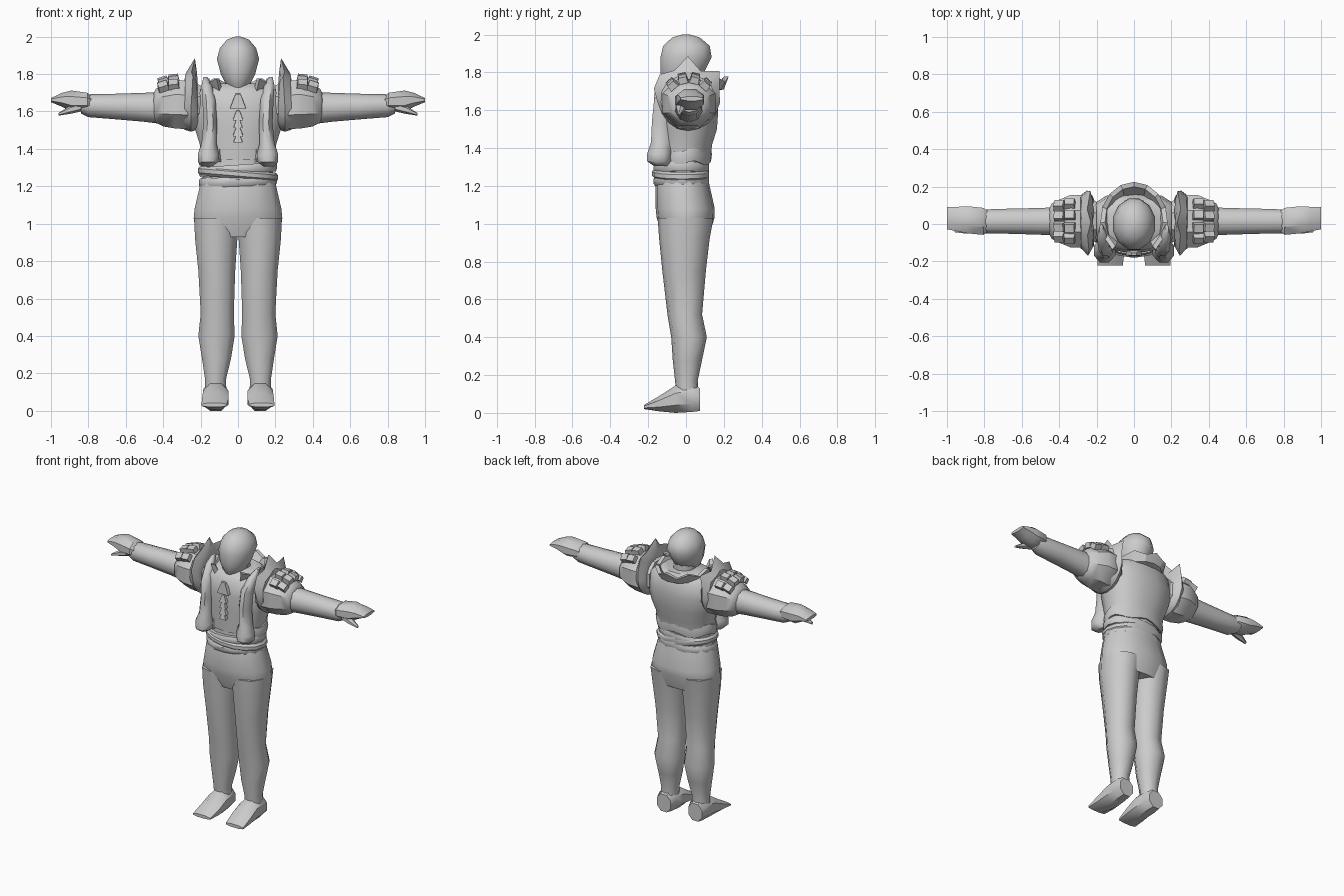
import bpy, bmesh, math
from mathutils import Vector, Matrix

grey = bpy.data.materials.new("plain_grey")
grey.diffuse_color = (0.6, 0.6, 0.6, 1)


def finish(name, bm, angle=50):
    bmesh.ops.recalc_face_normals(bm, faces=bm.faces)
    me = bpy.data.meshes.new(name)
    bm.to_mesh(me)
    bm.free()
    me.materials.append(grey)
    ob = bpy.data.objects.new(name, me)
    bpy.context.collection.objects.link(ob)
    bpy.ops.object.select_all(action='DESELECT')
    ob.select_set(True)
    bpy.context.view_layer.objects.active = ob
    bpy.ops.object.shade_smooth_by_angle(angle=math.radians(angle))
    return ob


def skin(name, rings, angle=50, caps=True):
    """Skin a list of point rings into a closed surface."""
    bm = bmesh.new()
    vs = [[bm.verts.new(p) for p in r] for r in rings]
    n = len(vs[0])
    for a, b in zip(vs, vs[1:]):
        for i in range(n):
            j = (i + 1) % n
            bm.faces.new((a[i], a[j], b[j], b[i]))
    if caps:
        bm.faces.new(vs[0])
        bm.faces.new(vs[-1])
    return finish(name, bm, angle)


def loft(name, axis, secs, n=10, power=1.0, side=1, angle=50):
    """Sections are (position, low u, high u, low v, high v) along an axis."""
    rings = []
    for p, u0, u1, v0, v1 in secs:
        ring = []
        for i in range(n):
            t = 2 * math.pi * (i + 0.5) / n
            c, s = math.cos(t), math.sin(t)
            k = (abs(c) ** (2 / power) + abs(s) ** (2 / power)) ** (-power / 2)
            if n == 8:
                k /= math.cos(math.pi / 8)
            u = (u0 + u1) / 2 + (u1 - u0) / 2 * max(-1, min(1, c * k))
            v = (v0 + v1) / 2 + (v1 - v0) / 2 * max(-1, min(1, s * k))
            q = {'x': (p, u, v), 'y': (u, p, v), 'z': (u, v, p)}[axis]
            ring.append((q[0] * side, q[1], q[2]))
        rings.append(ring)
    return skin(name, rings, angle)


def box(name, centre, size, rot=(0, 0, 0), taper=0.8):
    bm = bmesh.new()
    bmesh.ops.create_cube(bm, size=1)
    for v in bm.verts:
        if v.co.z > 0:
            v.co.x *= taper
            v.co.y *= taper
        v.co = Vector(a * b for a, b in zip(v.co, size))
        for ax, r in zip("XYZ", rot):
            v.co = Matrix.Rotation(r, 3, ax) @ v.co
        v.co += Vector(centre)
    return finish(name, bm, 30)


# Head
loft("head", 'z', [(1.71, -.03, .03, -.10, -.02), (1.75, -.07, .07, -.125, .06),
                   (1.80, -.095, .095, -.14, .10), (1.88, -.117, .117, -.14, .14),
                   (1.94, -.10, .10, -.125, .13), (1.985, -.06, .06, -.075, .075),
                   (2.0, -.015, .015, -.02, .02)], 12)
loft("neck", 'z', [(1.66, -.08, .08, -.06, .09), (1.8, -.07, .07, -.06, .09)], 10)

# Hips, waist and bodice
loft("hips", 'z', [(.93, -.225, .225, -.12, .12), (1.03, -.24, .24, -.155, .15),
                   (1.08, -.235, .235, -.16, .152), (1.2, -.207, .207, -.16, .125),
                   (1.25, -.195, .195, -.145, .115)], 14, 0.85)
loft("waist", 'z', [(1.2, -.195, .195, -.15, .115), (1.3, -.19, .19, -.14, .115),
                    (1.4, -.19, .19, -.14, .12)], 14)
loft("jacket_body", 'z', [(1.34, -.195, .195, -.145, .128), (1.42, -.205, .205, -.148, .14),
                          (1.5, -.23, .23, -.15, .165), (1.6, -.255, .255, -.152, .172),
                          (1.7, -.235, .235, -.14, .165), (1.75, -.15, .15, -.09, .13)],
     16, 0.85)

# Wavy jacket hem, split at the front
rings = []
for k in range(23):
    t = math.radians(-62 + 304 * k / 22)
    c, s = math.cos(t), math.sin(t)
    w = .012 * math.sin(5 * t)
    ring = []
    for j in range(6):
        a = math.tau * j / 6
        r = 1 + .07 * math.cos(a)
        ring.append((.202 * c * r, (.15 if s < 0 else .128) * s * r,
                     1.355 + w + .04 * math.sin(a)))
    rings.append(ring)
skin("jacket_hem", rings)

# Folded sash wraps
for k, (z, tilt, d) in enumerate([(1.225, .008, .01), (1.265, -.018, .018), (1.29, .014, .008)]):
    rings = []
    for dz, g in [(-.025, 0), (-.01, d), (.012, d), (.025, 0)]:
        rings.append([((.203 + g * .6) * math.cos(t), -.018 + (.145 + g) * math.sin(t),
                       z + dz + tilt * math.cos(t))
                      for t in [math.tau * i / 16 for i in range(16)]])
    # keep the back close to the body
    rings = [[(x, min(y, .122), z2) for x, y, z2 in r] for r in rings]
    skin("sash_wrap", rings, 35)

# Flared, jagged collar with an open front
rings = []
for k in range(13):
    t = math.radians(-50 + 280 * k / 12)
    c, s = math.cos(t), math.sin(t)
    jag = .022 if k % 2 == 0 else -.005
    rings.append([(.125 * c, .02 + .13 * s, 1.70), (.155 * c, .02 + .18 * s, 1.71),
                  (.18 * c, .02 + .205 * s, 1.755 + jag), (.155 * c, .02 + .18 * s, 1.755 + jag)])
skin("collar", rings, 30)

# Shirt frill down the chest
for z, w, h in [(1.655, .055, .08), (1.58, .035, .05), (1.54, .03, .05),
                (1.495, .035, .05), (1.46, .03, .045)]:
    box("shirt_frill", (0, -.155, z), (w * 1.6, .045, h), (.15, 0, 0), .3)

for s in (-1, 1):
    # Leg and pointed shoe
    loft("leg", 'z', [(.08, .06, .18, -.05, .068), (.17, .062, .178, -.058, .062),
                      (.28, .035, .195, -.07, .085), (.40, .015, .215, -.078, .11),
                      (.52, .02, .202, -.098, .085), (.75, .012, .215, -.125, .105),
                      (.92, .0, .233, -.142, .125), (1.03, -.01, .238, -.15, .145)],
         10, .85, s)
    loft("shoe", 'y', [(.073, .07, .175, .01, .13), (.03, .058, .185, .005, .16),
                       (-.055, .05, .187, 0, .145), (-.14, .05, .192, .008, .09),
                       (-.222, .06, .195, .02, .042)], 8, .7, s, 40)
    # Jacket front edge
    loft("lapel", 'z', [(1.785, .165, .185, -.05, .0), (1.74, .14, .195, -.11, -.03),
                        (1.66, .12, .19, -.168, -.07), (1.54, .112, .185, -.18, -.08),
                        (1.43, .115, .195, -.185, -.08), (1.37, .10, .215, -.205, -.08),
                        (1.33, .105, .215, -.205, -.08), (1.305, .14, .19, -.17, -.1)],
         8, 1, s)
    # Puffed sleeve and arm
    loft("puff_sleeve", 'x', [(.2, -.09, .12, 1.53, 1.74), (.27, -.125, .155, 1.505, 1.765),
                              (.34, -.125, .155, 1.51, 1.765), (.40, -.10, .13, 1.52, 1.745),
                              (.44, -.08, .11, 1.54, 1.72), (.455, -.05, .08, 1.56, 1.69)],
         8, 1, s, 40)
    loft("arm", 'x', [(.38, -.065, .095, 1.53, 1.705), (.5, -.06, .088, 1.545, 1.70),
                      (.65, -.055, .085, 1.558, 1.695), (.8, -.052, .08, 1.57, 1.692),
                      (.84, -.04, .075, 1.59, 1.685)], 10, .9, s)
    # Hand with cuff edge, fingers and thumb
    loft("hand", 'x', [(.77, -.03, .06, 1.62, 1.67), (.805, -.058, .086, 1.605, 1.70),
                       (.89, -.05, .095, 1.60, 1.712), (.94, -.04, .092, 1.625, 1.70),
                       (1.0, -.028, .09, 1.65, 1.672)], 8, .8, s, 35)
    loft("thumb", 'x', [(.84, -.05, .01, 1.60, 1.65), (.90, -.055, .0, 1.587, 1.63),
                        (.96, -.045, -.025, 1.578, 1.592)], 6, 1, s, 35)
    # Spiked shoulder flange
    radii = [.16, .17, .225, .17, .235, .175, .2, .185, .15, .14, .138, .14, .138, .14, .145, .15]
    rings = []
    for x, f in [(.235, .0), (.285, .25), (.25, 1.0), (.225, .3), (.215, -.3)][1:]:
        ring = []
        for i, r in enumerate(radii):
            t = math.tau * i / 16
            rr = .135 + (r - .135) * f + .01 * f
            ring.append((s * (x - .3 * f * max(0, r - .17)),
                         .01 + rr * math.cos(t), 1.64 + rr * math.sin(t)))
        rings.append(ring)
    skin("shoulder_flange", rings, 35)
    # Two rows of shoulder tabs fanned over the sleeve
    for a in (-42, -14, 14, 42):
        t = math.radians(a)
        for x, r, tilt in [(.345, .142, .1), (.40, .128, .3)]:
            box("shoulder_tab", (s * x, .015 + r * math.sin(t), 1.64 + r * math.cos(t)),
                (.06, .05, .035), (-t, s * tilt, 0), .85)
